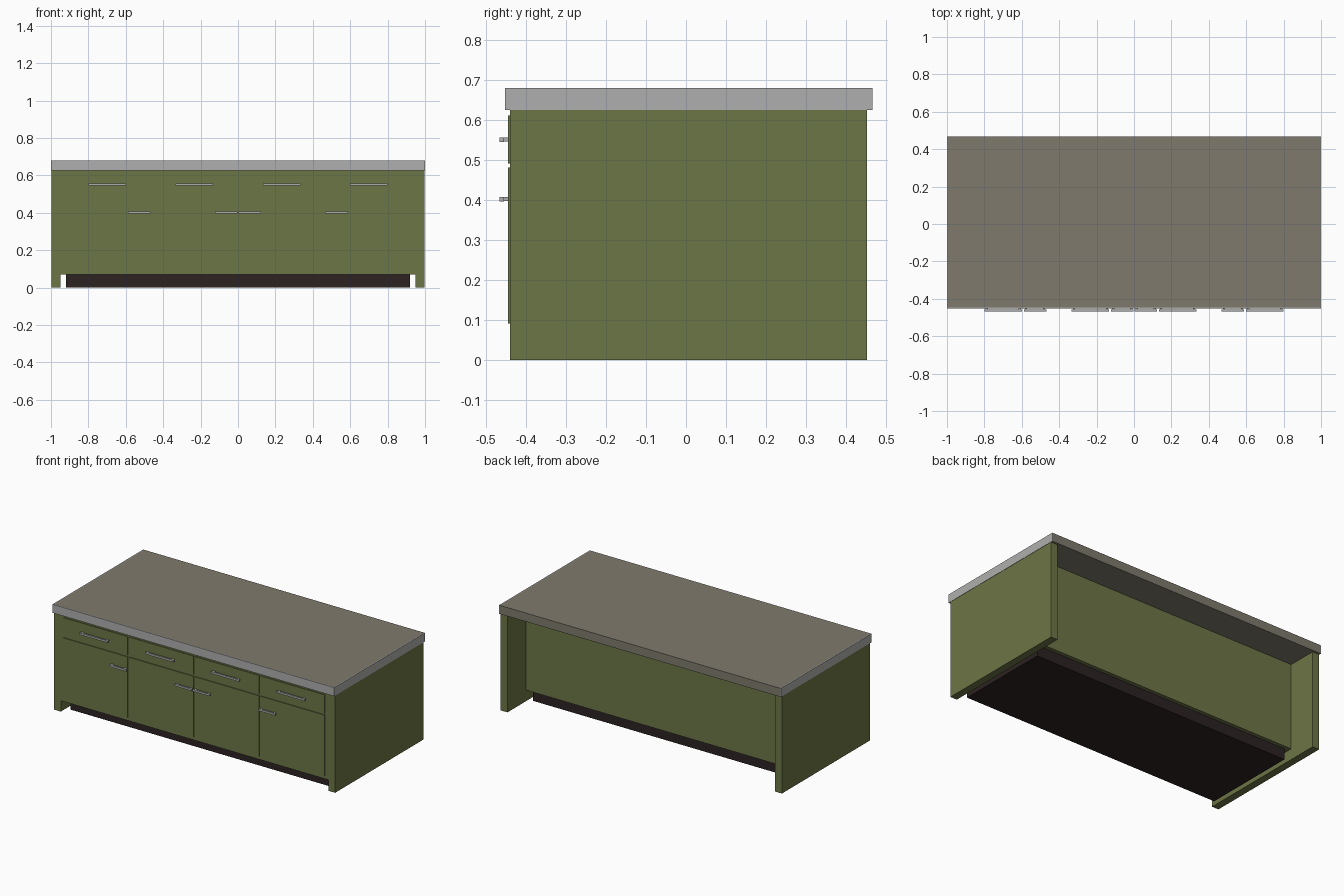
import bpy

if "Cube" in bpy.data.objects:
    bpy.data.objects.remove(bpy.data.objects["Cube"])


def material(name, color):
    m = bpy.data.materials.new(name)
    m.diffuse_color = (*color, 1)
    m.use_nodes = True
    m.node_tree.nodes["Principled BSDF"].inputs["Base Color"].default_value = m.diffuse_color
    return m


GREEN = material("olive green", (0.152, 0.182, 0.061))
GREY = material("light grey", (0.43, 0.43, 0.425))
STONE = material("warm stone", (0.212, 0.195, 0.153))
DARK = material("dark brown", (0.026, 0.016, 0.016))


def box(name, x, y, z, mat):
    """Axis-aligned box from (min, max) pairs."""
    v = [(a, b, c) for a in x for b in y for c in z]
    f = [(0, 1, 3, 2), (4, 6, 7, 5), (0, 4, 5, 1),
         (2, 3, 7, 6), (0, 2, 6, 4), (1, 5, 7, 3)]
    me = bpy.data.meshes.new(name)
    me.from_pydata(v, [], f)
    me.materials.append(mat)
    ob = bpy.data.objects.new(name, me)
    bpy.context.collection.objects.link(ob)
    return ob


# worktop slab with grey edging on the front and both ends
T = 0.006
TOP = (0.625, 0.68)
box("worktop", (-1 + T, 1 - T), (-0.453 + T, 0.467), TOP, STONE)
box("worktop_front_edging", (-1, 1), (-0.453, -0.453 + T), TOP, GREY)
for side, a, b in (("left", -1, -1 + T), ("right", 1 - T, 1)):
    box("worktop_edging_" + side, (a, b), (-0.453 + T, 0.467), TOP, GREY)

# end panels, cabinet body and recessed plinth
for side, a, b in (("left", -0.998, -0.95), ("right", 0.95, 0.998)):
    box("end_panel_" + side, (a, b), (-0.44, 0.453), (0, 0.625), GREEN)
box("cabinet_body", (-0.95, 0.95), (-0.44, 0.263), (0.07, 0.625), GREEN)
box("plinth", (-0.92, 0.92), (-0.385, 0.238), (0, 0.07), DARK)


def handle(name, x0, x1, z):
    """Straight bar on two short posts."""
    box(name + "_bar", (x0, x1), (-0.467, -0.456), (z - 0.006, z + 0.006), GREY)
    for i, px in enumerate((x0 + 0.012, x1 - 0.012)):
        box(f"{name}_post_{i}", (px - 0.006, px + 0.006),
            (-0.456, -0.445), (z - 0.005, z + 0.005), GREY)


# four bays, each a drawer above a door
W, GAP = 0.456, 0.01
FRONT = (-0.446, -0.44)
for i in range(4):
    x0 = -0.927 + i * (W + GAP)
    x1 = x0 + W
    xc = (x0 + x1) / 2
    box(f"drawer_front_{i}", (x0, x1), FRONT, (0.492, 0.611), GREEN)
    box(f"door_{i}", (x0, x1), FRONT, (0.091, 0.481), GREEN)
    handle(f"drawer_handle_{i}", xc - 0.1, xc + 0.1, 0.551)
    # door handles sit at the opening edge of each door
    if i < 2:
        handle(f"door_handle_{i}", x1 - 0.118, x1 + 0.002, 0.402)
    else:
        handle(f"door_handle_{i}", x0 - 0.002, x0 + 0.118, 0.402)
